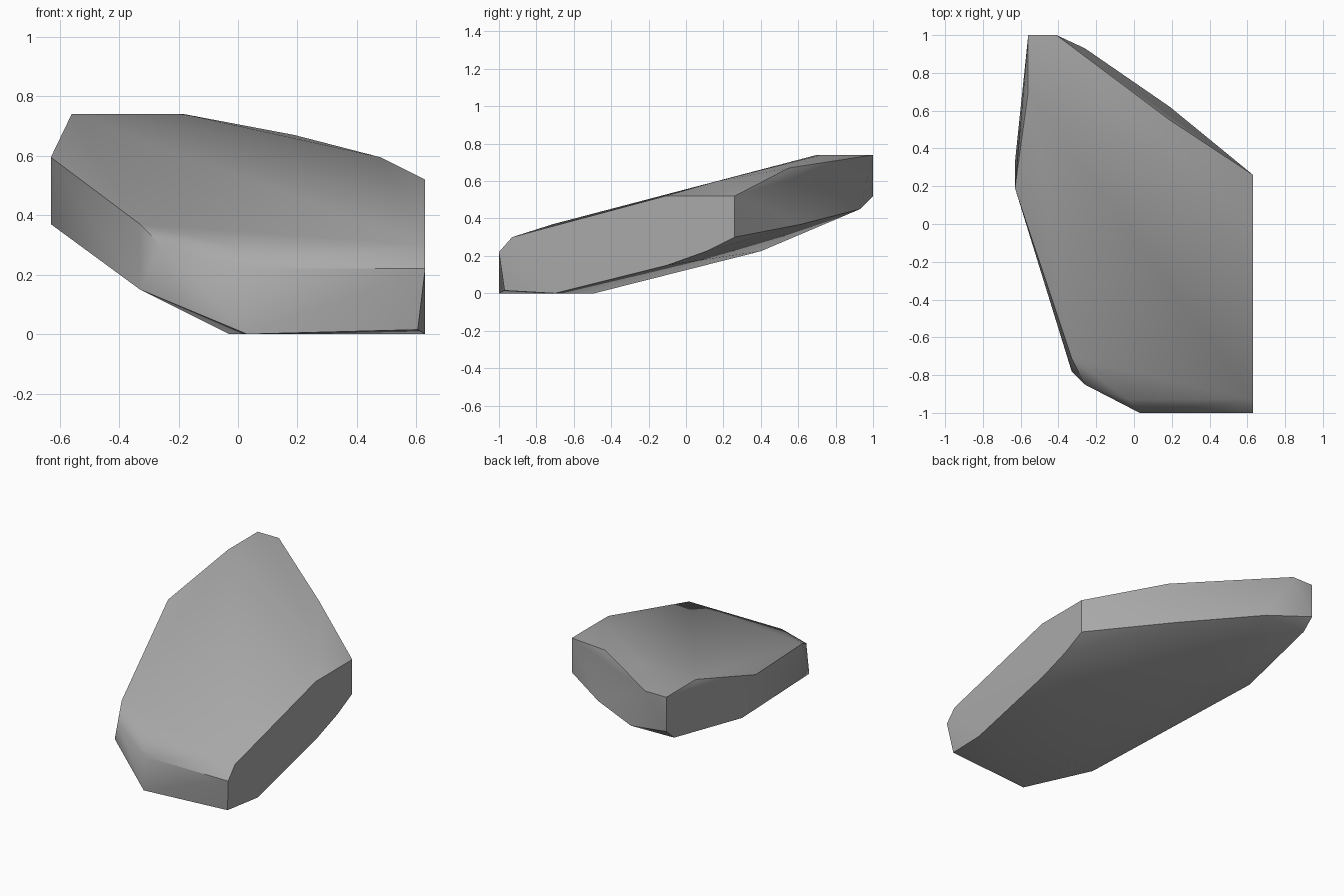
import bpy
import bmesh
import math

# Remove the default object if it exists
cube = bpy.data.objects.get("Cube")
if cube:
    bpy.data.objects.remove(cube, do_unlink=True)


def make_material(name, colour):
    """One flat colour, shown both in the viewport and in a render."""
    material = bpy.data.materials.new(name)
    material.use_nodes = True
    material.diffuse_color = colour
    shader = material.node_tree.nodes["Principled BSDF"]
    shader.inputs["Base Color"].default_value = colour
    shader.inputs["Roughness"].default_value = 0.9
    return material


# Upper surface: a tilted plateau with a rounded front lip
upper_corners = [
    (.63, -1, .22), (.03, -1, .22), (.63, -.93, .3), (-.03, -.93, .3),
    (-.26, -.85, .3), (-.33, -.71, .37), (-.63, .19, .595),
    (-.56, .7, .74), (-.18, .72, .74), (-.56, 1, .74), (-.41, 1, .74),
    (.19, .55, .67), (.48, .15, .595), (.63, .26, .52), (.63, -.11, .52),
]

# Underside: a narrow resting patch that climbs towards the back
lower_corners = [
    (.605, -.97, .015), (.03, -1, 0), (.63, -.7, 0), (-.03, -.49, 0),
    (-.33, -.78, .15), (-.63, .33, .37), (-.27, .4, .225),
    (.63, -.1, .15), (.63, .11, .225), (.63, .26, .3),
    (.19, .62, .37), (-.26, .93, .45), (-.56, .92, .45), (-.56, 1, .52),
]


def make_stone(name, corners, material):
    """Wrap a convex skin around the corners, as a cleanly broken stone."""
    bm = bmesh.new()
    for corner in corners:
        bm.verts.new(corner)
    bmesh.ops.convex_hull(bm, input=bm.verts[:])
    loose = [vert for vert in bm.verts if not vert.link_faces]
    bmesh.ops.delete(bm, geom=loose, context="VERTS")
    # Merge the triangles that lie in one plane
    bmesh.ops.dissolve_limit(bm, angle_limit=math.radians(1),
                             verts=bm.verts[:], edges=bm.edges[:])
    bmesh.ops.recalc_face_normals(bm, faces=bm.faces[:])
    mesh = bpy.data.meshes.new(name)
    bm.to_mesh(mesh)
    bm.free()
    mesh.materials.append(material)
    stone = bpy.data.objects.new(name, mesh)
    bpy.context.collection.objects.link(stone)
    return stone


stone_grey = make_material("stone_grey", (.4, .4, .4, 1))
slab = make_stone("rock_slab", upper_corners + lower_corners, stone_grey)

# Soften the shallow facets and keep the broken rim sharp
bpy.ops.object.select_all(action="DESELECT")
slab.select_set(True)
bpy.context.view_layer.objects.active = slab
bpy.ops.object.shade_smooth_by_angle(angle=math.radians(40))
